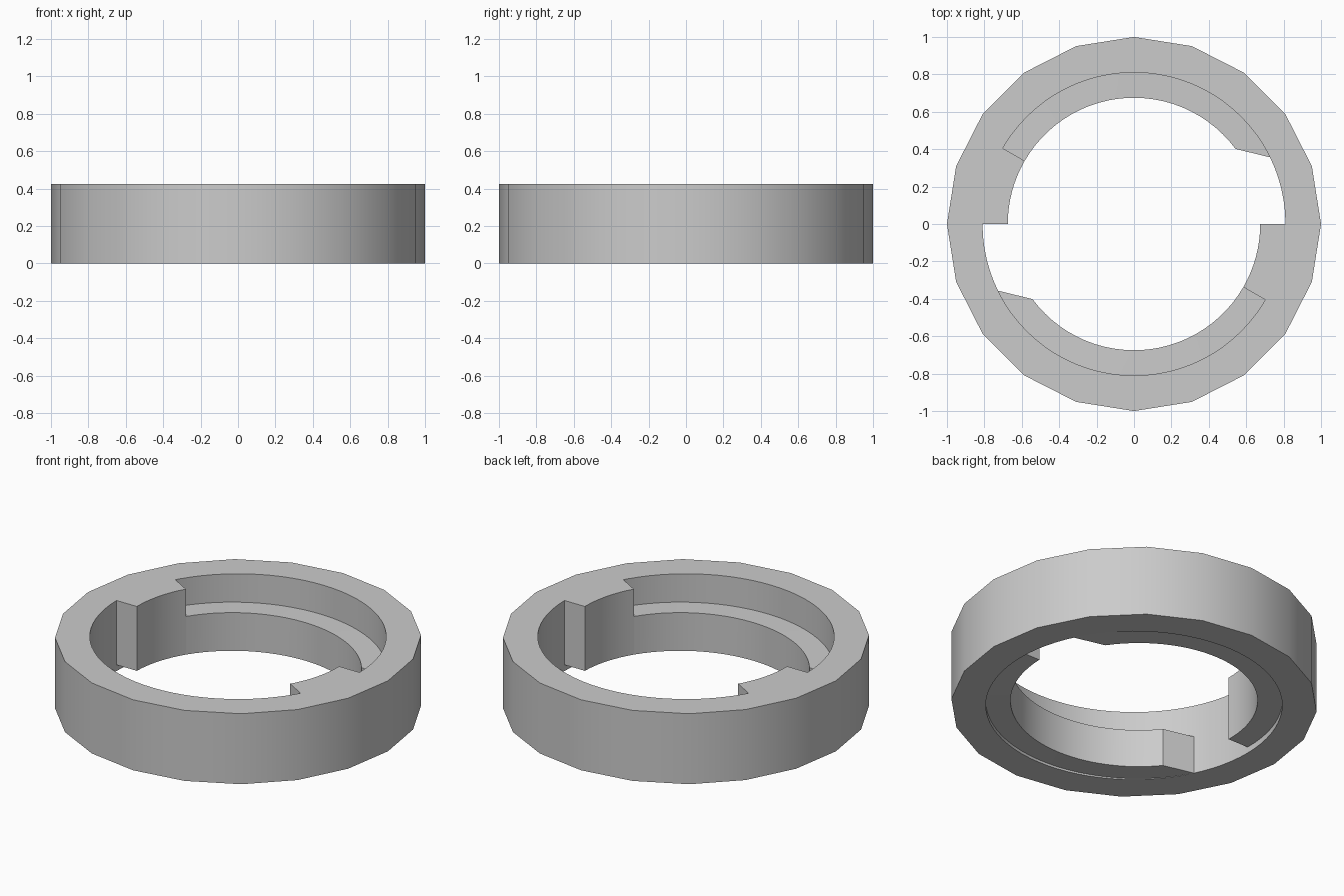
import bpy, bmesh
from math import radians, cos, sin

if "Cube" in bpy.data.objects:
    bpy.data.objects.remove(bpy.data.objects["Cube"], do_unlink=True)

HEIGHT, BORE, LUG_R = 0.425, 0.81, 0.675
SIDES, FINE = 20, 4          # outer sides, bore steps per side
RAMP = 0.23                  # thickness of the sloping ledge

grey = bpy.data.materials.new("plain grey")
grey.use_nodes = True
grey.diffuse_color = (0.6, 0.6, 0.6, 1)
grey.node_tree.nodes["Principled BSDF"].inputs["Base Color"].default_value = (0.6, 0.6, 0.6, 1)


def polar(r, deg, z):
    return (r * cos(radians(deg)), r * sin(radians(deg)), z)


def finish(name, bm):
    bmesh.ops.recalc_face_normals(bm, faces=bm.faces)
    mesh = bpy.data.meshes.new(name)
    bm.to_mesh(mesh)
    bm.free()
    mesh.materials.append(grey)
    obj = bpy.data.objects.new(name, mesh)
    bpy.context.collection.objects.link(obj)
    bpy.ops.object.select_all(action='DESELECT')
    obj.select_set(True)
    bpy.context.view_layer.objects.active = obj
    bpy.ops.object.shade_smooth_by_angle(angle=radians(30))
    return obj


def build_ring():
    """Coarse outer wall, fine round bore, flat caps."""
    bm = bmesh.new()
    n = SIDES * FINE
    outer = [[bm.verts.new(polar(1, 360 * i / SIDES, z)) for i in range(SIDES)] for z in (0, HEIGHT)]
    inner = [[bm.verts.new(polar(BORE, 360 * i / n, z)) for i in range(n)] for z in (0, HEIGHT)]
    for i in range(SIDES):
        j = (i + 1) % SIDES
        bm.faces.new((outer[0][i], outer[0][j], outer[1][j], outer[1][i]))
        for o, ring in zip(outer, inner):
            arc = [ring[(i * FINE + k) % n] for k in range(FINE, -1, -1)]
            bm.faces.new([o[i], o[j]] + arc)
    for i in range(n):
        j = (i + 1) % n
        bm.faces.new((inner[0][i], inner[0][j], inner[1][j], inner[1][i]))
    finish("outer_ring", bm)


def build_arc(name, inner, outer, bottom, top, turn, steps):
    """Curved bar; each argument pair runs from its start to its end."""
    bm = bmesh.new()
    rows = []
    for k in range(steps + 1):
        a, b, lo, hi = [p + (q - p) * k / steps for p, q in (inner, outer, bottom, top)]
        rows.append([bm.verts.new(polar(r, ang + turn, z)) for r, ang, z in
                     ((LUG_R, a, lo), (BORE + 0.002, b, lo), (BORE + 0.002, b, hi), (LUG_R, a, hi))])
    for p, q in zip(rows, rows[1:]):
        for k in range(4):
            m = (k + 1) % 4
            bm.faces.new((p[k], p[m], q[m], q[k]))
    bm.faces.new(rows[0])
    bm.faces.new(rows[-1])
    finish(name, bm)


build_ring()
for side, turn in (("back", 0), ("front", 180)):
    # Sloping ledge with a slanted lead-in, ending at a full-height stop
    build_arc(side + "_ledge", (36.5, 150), (26, 150), (0, 0.03), (RAMP, RAMP + 0.03), turn, 26)
    build_arc(side + "_stop", (150, 180), (150, 180), (0.03, 0.037), (HEIGHT, HEIGHT), turn, 8)
